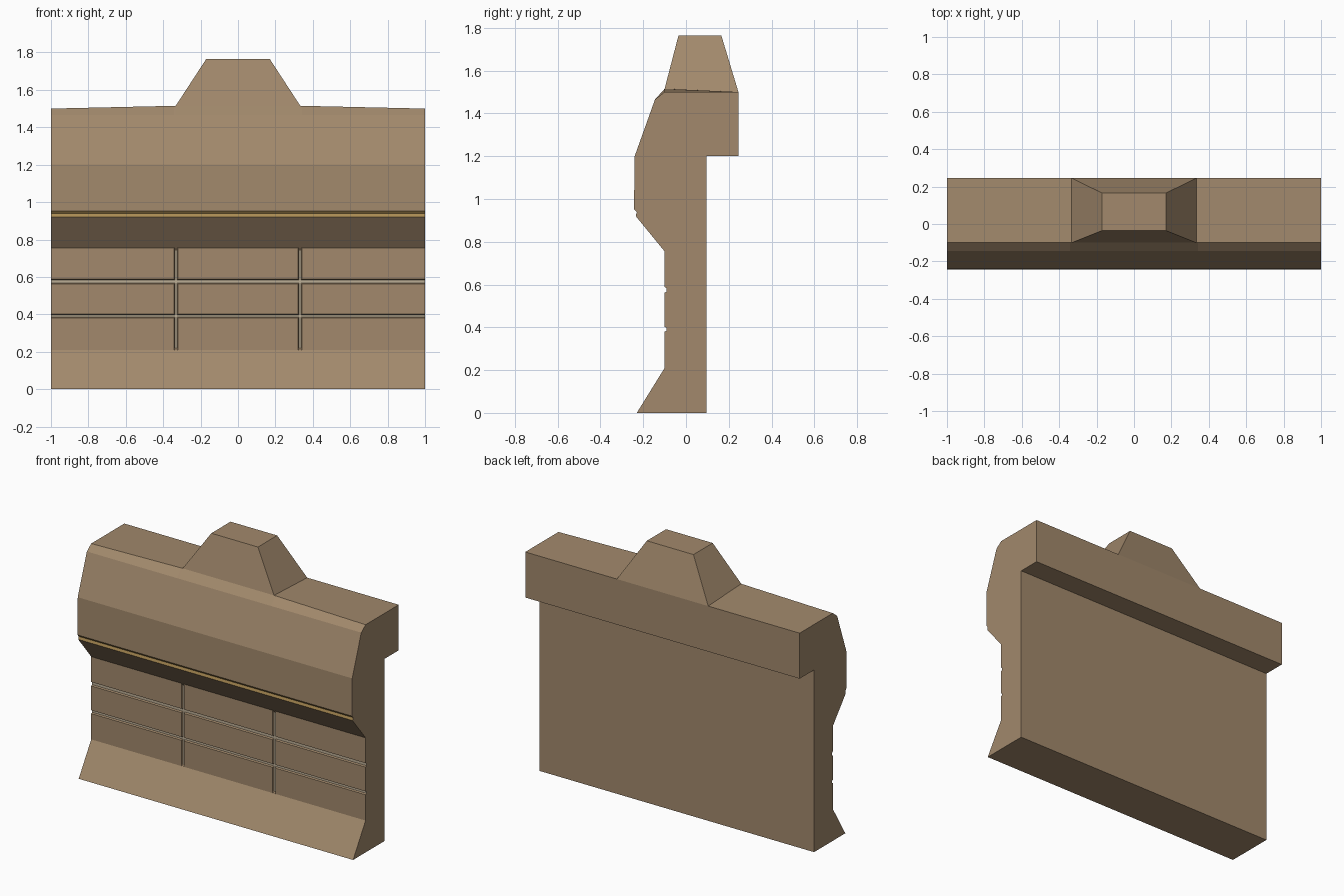
import bpy, bmesh
from math import radians

if "Cube" in bpy.data.objects:
    bpy.data.objects.remove(bpy.data.objects["Cube"])

def material(name, color):
    m = bpy.data.materials.new(name)
    m.diffuse_color = (*color, 1)
    m.use_nodes = True
    m.node_tree.nodes["Principled BSDF"].inputs["Base Color"].default_value = m.diffuse_color
    return m

# Side profile (y, z), from front foot up the face, over the top, down the back
FACE, DEEP = -0.10, -0.09
profile = [(-0.23, 0), (FACE, 0.21), (FACE, 0.22)]
for z0, z1 in ((0.38, 0.402), (0.562, 0.588)):          # horizontal joints
    profile += [(FACE, z0), (DEEP, z0 + 0.005), (DEEP, z1 - 0.005), (FACE, z1)]
profile += [(FACE, 0.74), (FACE, 0.755), (-0.235, 0.92), (-0.23, 0.938), (-0.243, 0.953),
            (-0.24, 1.2), (-0.145, 1.465), (-0.10, 1.5), (0.245, 1.5),
            (0.245, 1.2), (0.095, 1.2), (0.095, 0)]
N = len(profile)
TOP = profile.index((-0.10, 1.5))
BAND = profile.index((-0.235, 0.92))
EDGE = 0.333                                            # half width of the merlon base

half = [(0.322, 0), (0.327, 1), (EDGE, 1), (0.338, 1), (0.343, 0), (1.0, 0)]
stations = [(-x, g) for x, g in reversed(half)] + half

def section(bm, x, groove):
    ring = []
    for i, (y, z) in enumerate(profile):
        if groove and 0.215 < z < 0.75 and y < 0:       # vertical joint
            y = DEEP
        if i == TOP:                                    # top rises towards the merlon
            z += 0.015 * min(1, (1 - abs(x)) / (1 - EDGE))
        ring.append(bm.verts.new((x, y, z)))
    return ring

bm = bmesh.new()
rings = [section(bm, x, g) for x, g in stations]
crown = []
for k in range(len(rings) - 1):
    a, b = rings[k], rings[k + 1]
    vertical = stations[k][1] and stations[k + 1][1]
    for i in range(N):
        j = (i + 1) % N
        f = bm.faces.new((a[i], b[i], b[j], a[j]))
        floor = profile[i][0] == DEEP and profile[j][0] == DEEP
        in_wall = 0.215 < profile[i][1] < 0.7 and 0.215 < profile[j][1] < 0.75
        if floor or (vertical and in_wall):
            f.material_index = 1
        elif i in (BAND, BAND + 1):
            f.material_index = 2
        if i == TOP and max(abs(stations[k][0]), abs(stations[k + 1][0])) <= EDGE:
            crown.append(f)
bm.faces.new(rings[0])
bm.faces.new(rings[-1][::-1])

# Tapered merlon pulled up from the middle of the top
ext = bmesh.ops.extrude_face_region(bm, geom=crown)
for v in ext["geom"]:
    if isinstance(v, bmesh.types.BMVert):
        v.co = (v.co.x * 0.17 / EDGE, -0.035 if v.co.y < 0 else 0.165, 1.765)
bmesh.ops.delete(bm, geom=[f for f in crown if f.is_valid], context='FACES')

# Merge flat strips
bmesh.ops.dissolve_limit(bm, angle_limit=radians(0.2), verts=bm.verts, edges=bm.edges,
                         delimit={'MATERIAL'})
bmesh.ops.recalc_face_normals(bm, faces=bm.faces)
mesh = bpy.data.meshes.new("parapet_wall")
bm.to_mesh(mesh)
bm.free()
wall = bpy.data.objects.new("parapet_wall", mesh)
bpy.context.collection.objects.link(wall)
for m in (material("stone", (0.36, 0.25, 0.15)), material("joints", (0.50, 0.42, 0.30)),
          material("trim", (0.42, 0.27, 0.09))):
    mesh.materials.append(m)
